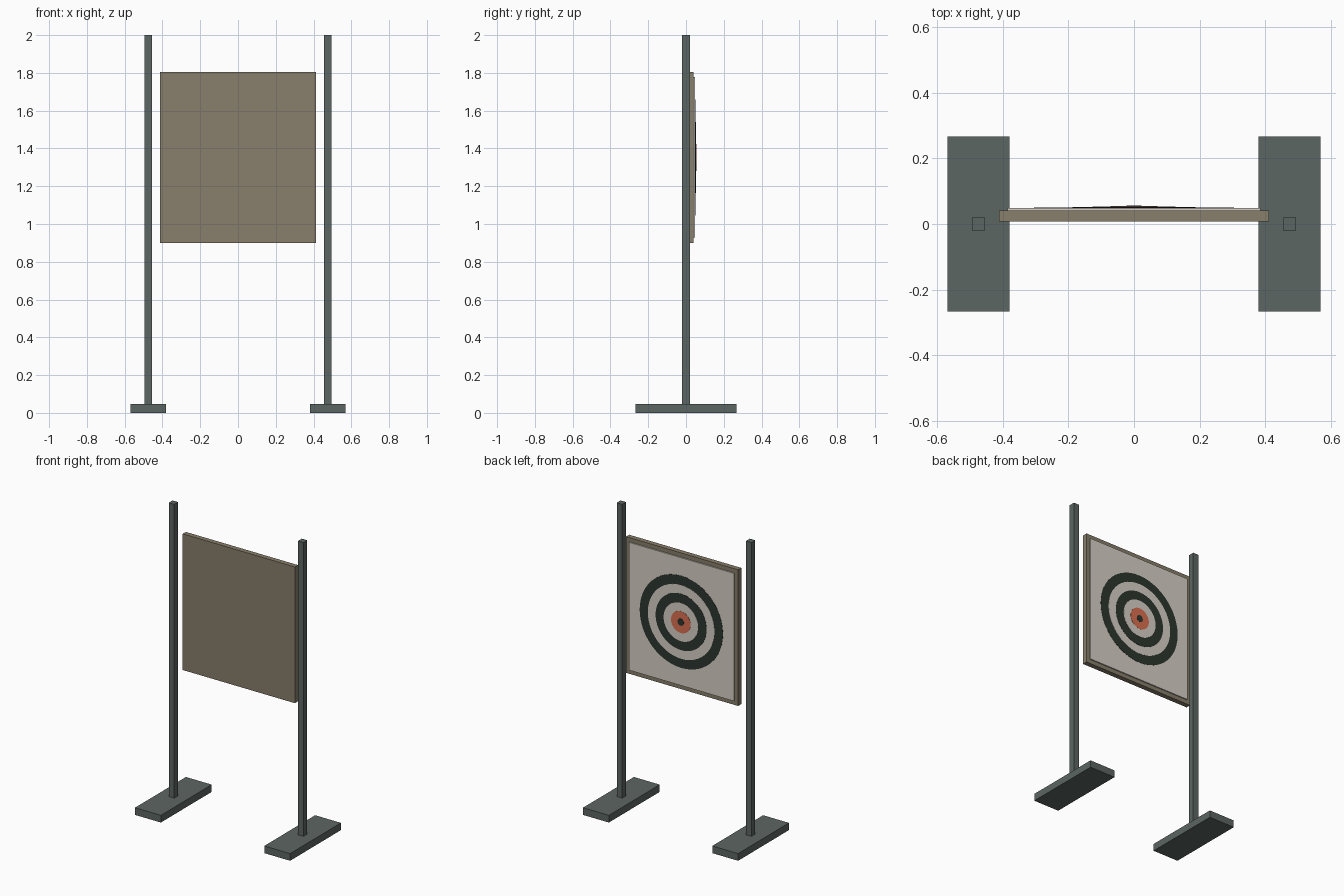
import bpy, math

if "Cube" in bpy.data.objects:
    bpy.data.objects.remove(bpy.data.objects["Cube"])


def lin(c):
    c /= 255
    return c / 12.92 if c <= 0.04045 else ((c + 0.055) / 1.055) ** 2.4


def material(name, r, g, b):
    m = bpy.data.materials.new(name)
    m.diffuse_color = (lin(r), lin(g), lin(b), 1)
    m.use_nodes = True
    m.node_tree.nodes["Principled BSDF"].inputs["Base Color"].default_value = m.diffuse_color
    return m


steel = material("grey_green_steel", 92, 102, 98)
tan = material("tan_board", 136, 126, 107)
paper = material("off_white_paper", 214, 208, 197)
black = material("dark_green_black", 44, 54, 46)
red = material("orange_red", 217, 112, 80)


def box(name, x, y, z, mat):
    """Box from (low, high) ranges on each axis."""
    bpy.ops.mesh.primitive_cube_add(size=1, location=[sum(r) / 2 for r in (x, y, z)])
    o = bpy.context.object
    o.name = name
    o.scale = [r[1] - r[0] for r in (x, y, z)]
    bpy.ops.object.transform_apply(location=False, rotation=False, scale=True)
    o.data.materials.append(mat)


# Feet and posts
for side, s in (("left", -1), ("right", 1)):
    cx = 0.475 * s
    box(side + "_foot", (cx - 0.095, cx + 0.095), (-0.267, 0.267), (0, 0.048), steel)
    box(side + "_post", (cx - 0.02, cx + 0.02), (-0.02, 0.02), (0.048, 2), steel)

# Backing board and paper sheet facing the rear
box("board", (-0.412, 0.412), (0.008, 0.041), (0.9, 1.805), tan)
box("paper_sheet", (-0.386, 0.386), (0.041, 0.0485), (0.928, 1.777), paper)

# Stacked target discs, each slightly prouder than the last
discs = [("outer_black", 0.306, black), ("outer_white", 0.245, paper),
         ("inner_black", 0.187, black), ("inner_white", 0.127, paper),
         ("red_centre", 0.072, red), ("bullseye", 0.023, black)]
for i, (name, radius, mat) in enumerate(discs):
    top = 0.0485 + 0.0013 * (i + 1)
    bpy.ops.mesh.primitive_cylinder_add(
        vertices=48, radius=radius, depth=0.003,
        location=(0, top - 0.0015, 1.352), rotation=(math.pi / 2, 0, 0))
    o = bpy.context.object
    o.name = name + "_disc"
    o.data.materials.append(mat)
    bpy.ops.object.shade_smooth_by_angle()
